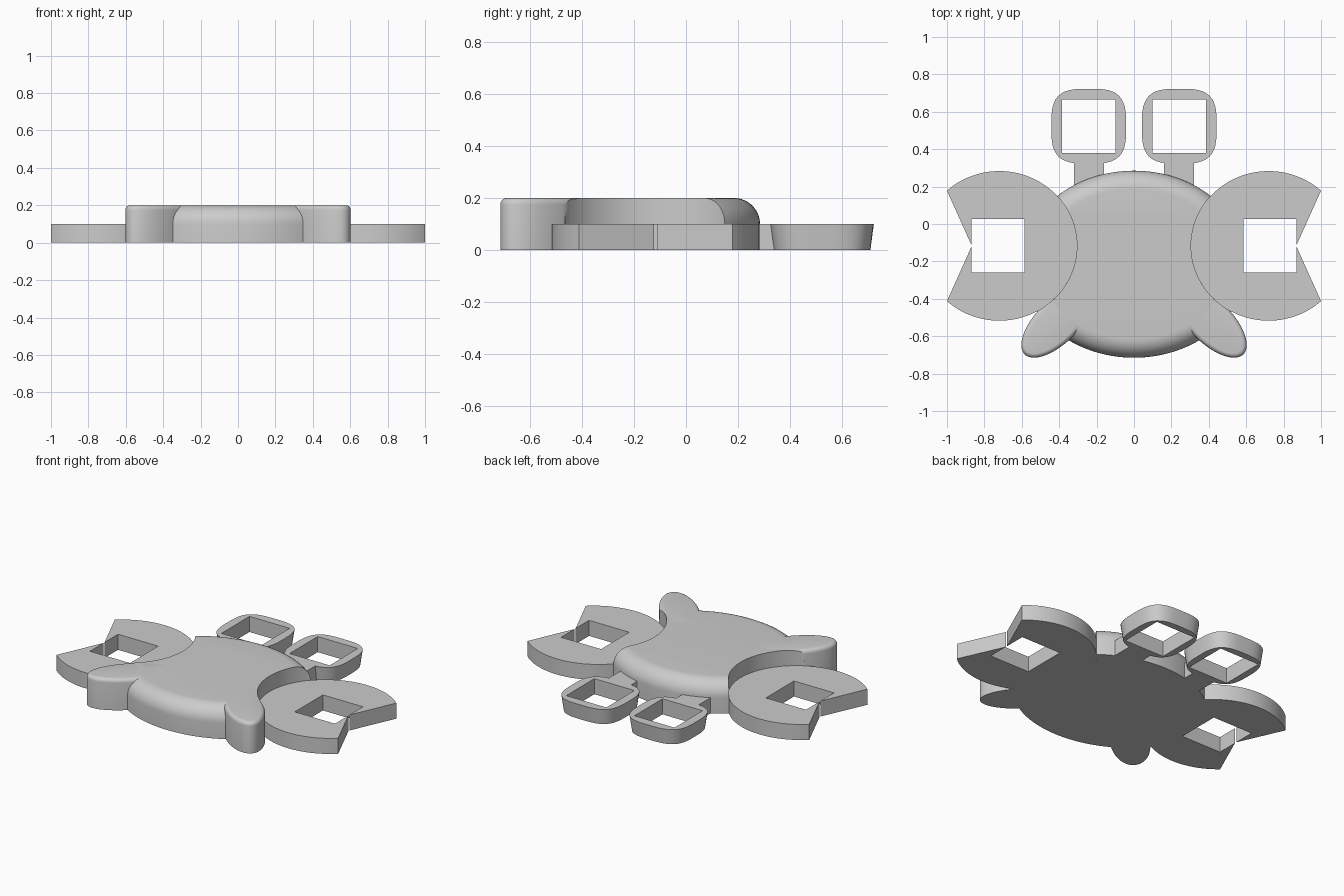
import bpy, bmesh
from math import sin, cos, pi, radians, acos

cube = bpy.data.objects.get("Cube")
if cube:
    bpy.data.objects.remove(cube, do_unlink=True)

grey = bpy.data.materials.new("plain grey")
grey.use_nodes = True
grey.diffuse_color = (0.6, 0.6, 0.6, 1)
grey.node_tree.nodes["Principled BSDF"].inputs["Base Color"].default_value = (0.6, 0.6, 0.6, 1)


def loft(name, rings, tube=False):
    """Skin a stack of (outline, z) rings, capped or closed into a tube."""
    bm = bmesh.new()
    loops = [[bm.verts.new((x, y, z)) for x, y in pts] for pts, z in rings]
    pairs = list(zip(loops, loops[1:]))
    if tube:
        pairs.append((loops[-1], loops[0]))
    else:
        bm.faces.new(loops[0])
        bm.faces.new(loops[-1])
    for a, b in pairs:
        for i in range(len(a)):
            j = (i + 1) % len(a)
            bm.faces.new((a[i], a[j], b[j], b[i]))
    bmesh.ops.recalc_face_normals(bm, faces=bm.faces)
    mesh = bpy.data.meshes.new(name)
    bm.to_mesh(mesh)
    bm.free()
    mesh.materials.append(grey)
    ob = bpy.data.objects.new(name, mesh)
    bpy.context.collection.objects.link(ob)
    return ob


def ellipse(cx, cy, rx, ry, turn=0, n=96):
    out = []
    for i in range(n):
        u, v = rx * cos(2 * pi * i / n), ry * sin(2 * pi * i / n)
        out.append((cx + u * cos(turn) - v * sin(turn), cy + u * sin(turn) + v * cos(turn)))
    return out


def domed_ellipse(name, cx, cy, rx, ry, fillet, turn=0, height=0.2, steps=10):
    """Upright elliptical slab with a rounded top rim."""
    rings = [(ellipse(cx, cy, rx, ry, turn), 0)]
    for k in range(steps + 1):
        a = pi / 2 * k / steps
        inset = fillet * (1 - cos(a))
        rings.append((ellipse(cx, cy, rx - inset, ry - inset, turn), height - fillet * (1 - sin(a))))
    return loft(name, rings)


def select(ob):
    bpy.ops.object.select_all(action='DESELECT')
    ob.select_set(True)
    bpy.context.view_layer.objects.active = ob


def cut(ob, cutter):
    mod = ob.modifiers.new("claw cut", 'BOOLEAN')
    mod.operation = 'DIFFERENCE'
    mod.solver = 'EXACT'
    mod.object = cutter
    select(ob)
    bpy.ops.object.modifier_apply(modifier=mod.name)


CLAW_X, CLAW_Y, CLAW_RX, CLAW_RY = 0.72, -0.117, 0.415, 0.4
HOLE = 0.1425
parts = []

# Shell body
body = domed_ellipse("body", 0, -0.215, 0.6, 0.5, 0.1)
parts.append(body)

for side, label in ((1, "left"), (-1, "right")):
    # Round recess that seats the claw
    claw_edge = ellipse(side * CLAW_X, CLAW_Y, CLAW_RX, CLAW_RY)
    cutter = loft(label + "_recess_cutter", [(claw_edge, -0.1), (claw_edge, 0.3)])

    # Front leg
    leg = domed_ellipse(label + "_leg", side * 0.408, -0.52, 0.25, 0.115, 0.025,
                        turn=-side * pi / 4, steps=5)
    cut(body, cutter)
    cut(leg, cutter)
    bpy.data.objects.remove(cutter, do_unlink=True)

    # Flat claw: disc with an outer wedge opening into a square hole
    start = acos((1 - CLAW_X) / CLAW_RX)
    outline = []
    for i in range(73):
        a = start + (2 * pi - 2 * start) * i / 72
        outline.append((CLAW_X + CLAW_RX * cos(a), CLAW_Y + CLAW_RY * sin(a)))
    inner, outer = 0.585, 0.87
    for x, dy in ((outer, -0.006), (outer, -HOLE), (inner, -HOLE),
                  (inner, HOLE), (outer, HOLE), (outer, 0.006)):
        outline.append((x, CLAW_Y + dy))
    outline = [(side * x, y) for x, y in outline]
    claw = loft(label + "_claw", [(outline, 0), (outline, 0.1)])

    # Eye: tapered rounded square ring around a square hole
    angles = [2 * pi * i / 64 for i in range(64)]

    def eye_ring(radius):
        return [(side * 0.242 + radius(a) * cos(a), 0.523 + radius(a) * sin(a)) for a in angles]

    def rounded(a, half):
        return half / (abs(cos(a)) ** 3.3 + abs(sin(a)) ** 3.3) ** (1 / 3.3)

    def square(a):
        return HOLE / max(abs(cos(a)), abs(sin(a)))

    low = eye_ring(lambda a: rounded(a, 0.187))
    high = eye_ring(lambda a: rounded(a, 0.2))
    hole = eye_ring(square)
    eye = loft(label + "_eye", [(low, 0), (high, 0.1), (hole, 0.1), (hole, 0)], tube=True)

    # Eye stalk
    stalk_outline = [(side * x, y) for x, y in ((0.16, 0.15), (0.32, 0.15), (0.32, 0.345), (0.16, 0.345))]
    stalk = loft(label + "_eye_stalk", [(stalk_outline, 0), (stalk_outline, 0.1)])
    parts += [leg, claw, eye, stalk]

for ob in parts:
    select(ob)
    bpy.ops.object.shade_smooth_by_angle(angle=radians(30))
